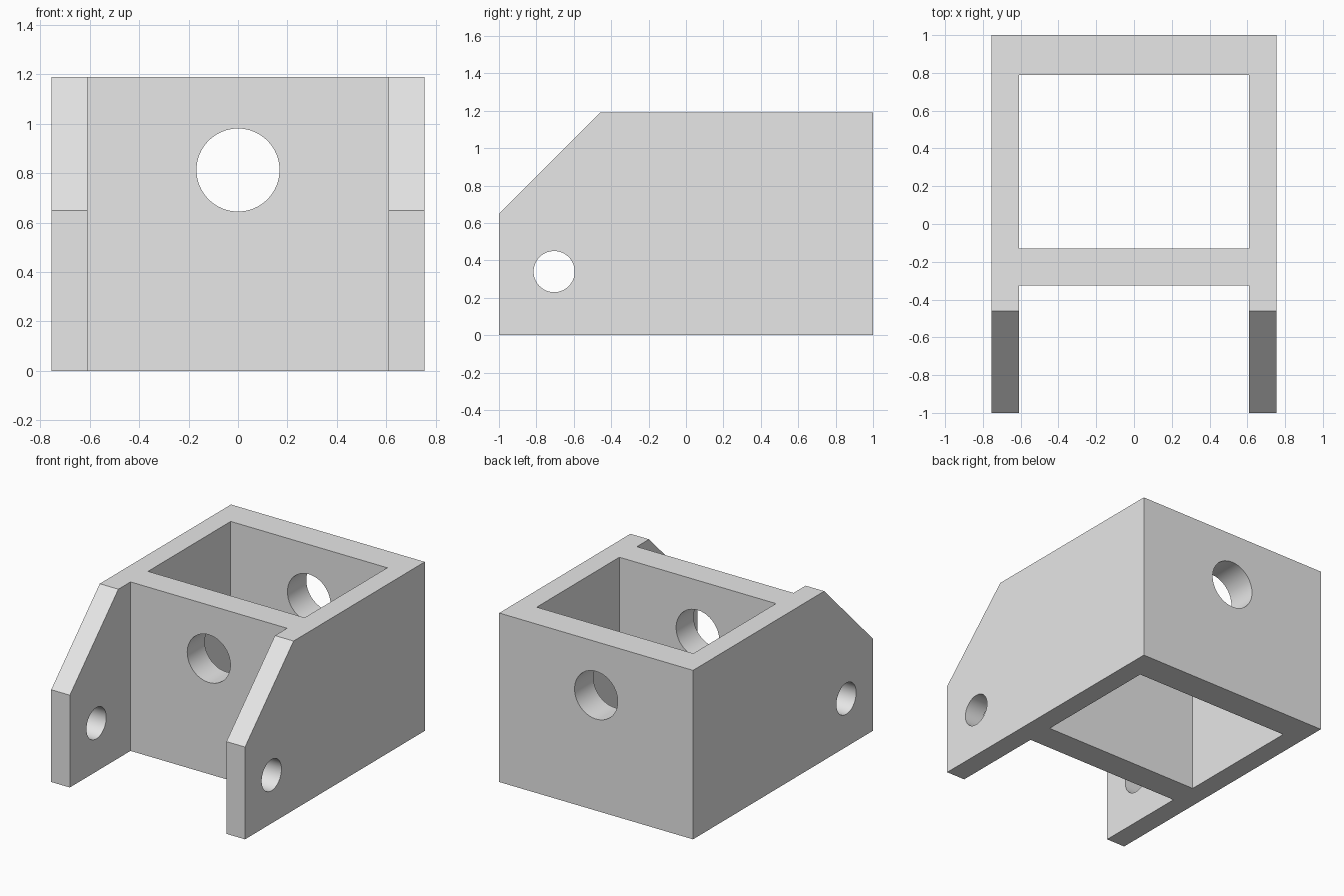
import bpy
import bmesh
from math import pi, radians

cube = bpy.data.objects.get("Cube")
if cube:
    bpy.data.objects.remove(cube, do_unlink=True)

HALF_W, INNER_W, HEIGHT = 0.755, 0.61, 1.19

grey = bpy.data.materials.new("light_grey")
grey.use_nodes = True
grey.diffuse_color = (0.8, 0.8, 0.8, 1)
grey.node_tree.nodes["Principled BSDF"].inputs["Base Color"].default_value = (0.8, 0.8, 0.8, 1)


def side_prism(name, profile, half_width):
    """Extrude a (y, z) profile across x."""
    bm = bmesh.new()
    face = bm.faces.new([bm.verts.new((-half_width, y, z)) for y, z in profile])
    moved = bmesh.ops.extrude_face_region(bm, geom=[face])["geom"]
    verts = [v for v in moved if isinstance(v, bmesh.types.BMVert)]
    bmesh.ops.translate(bm, verts=verts, vec=(2 * half_width, 0, 0))
    bmesh.ops.recalc_face_normals(bm, faces=bm.faces)
    mesh = bpy.data.meshes.new(name)
    bm.to_mesh(mesh)
    bm.free()
    mesh.materials.append(grey)
    obj = bpy.data.objects.new(name, mesh)
    bpy.context.collection.objects.link(obj)
    return obj


def box_cutter(name, y0, y1):
    """Full-height opening between the side walls."""
    low, high = -0.1, HEIGHT + 0.1
    return side_prism(name, [(y0, low), (y1, low), (y1, high), (y0, high)], INNER_W)


def hole_cutter(name, radius, location, rotation):
    bpy.ops.mesh.primitive_cylinder_add(vertices=64, radius=radius, depth=3,
                                        location=location, rotation=rotation)
    obj = bpy.context.object
    obj.name = name
    obj.data.materials.append(grey)
    return obj


# Solid block with the sloped front corner
bracket = side_prism("bracket_body", [(-1, 0), (1, 0), (1, HEIGHT),
                                      (-0.46, HEIGHT), (-1, 0.65)], HALF_W)

# Chamber, front fork gap, bore through both cross walls, pin holes in the arms
cutters = [
    box_cutter("chamber_cutter", -0.13, 0.79),
    box_cutter("fork_gap_cutter", -1.2, -0.325),
    hole_cutter("bore_cutter", 0.168, (0, 0, 0.813), (pi / 2, 0, 0)),
    hole_cutter("pin_hole_cutter", 0.11, (0, -0.705, 0.34), (0, pi / 2, 0)),
]

bpy.ops.object.select_all(action="DESELECT")
bracket.select_set(True)
bpy.context.view_layer.objects.active = bracket
for cutter in cutters:
    cutter.hide_render = True
    cut = bracket.modifiers.new(cutter.name, "BOOLEAN")
    cut.operation, cut.solver, cut.object = "DIFFERENCE", "EXACT", cutter
    bpy.ops.object.modifier_apply(modifier=cut.name)
    bpy.data.objects.remove(cutter, do_unlink=True)

bpy.ops.object.shade_smooth_by_angle(angle=radians(30))
